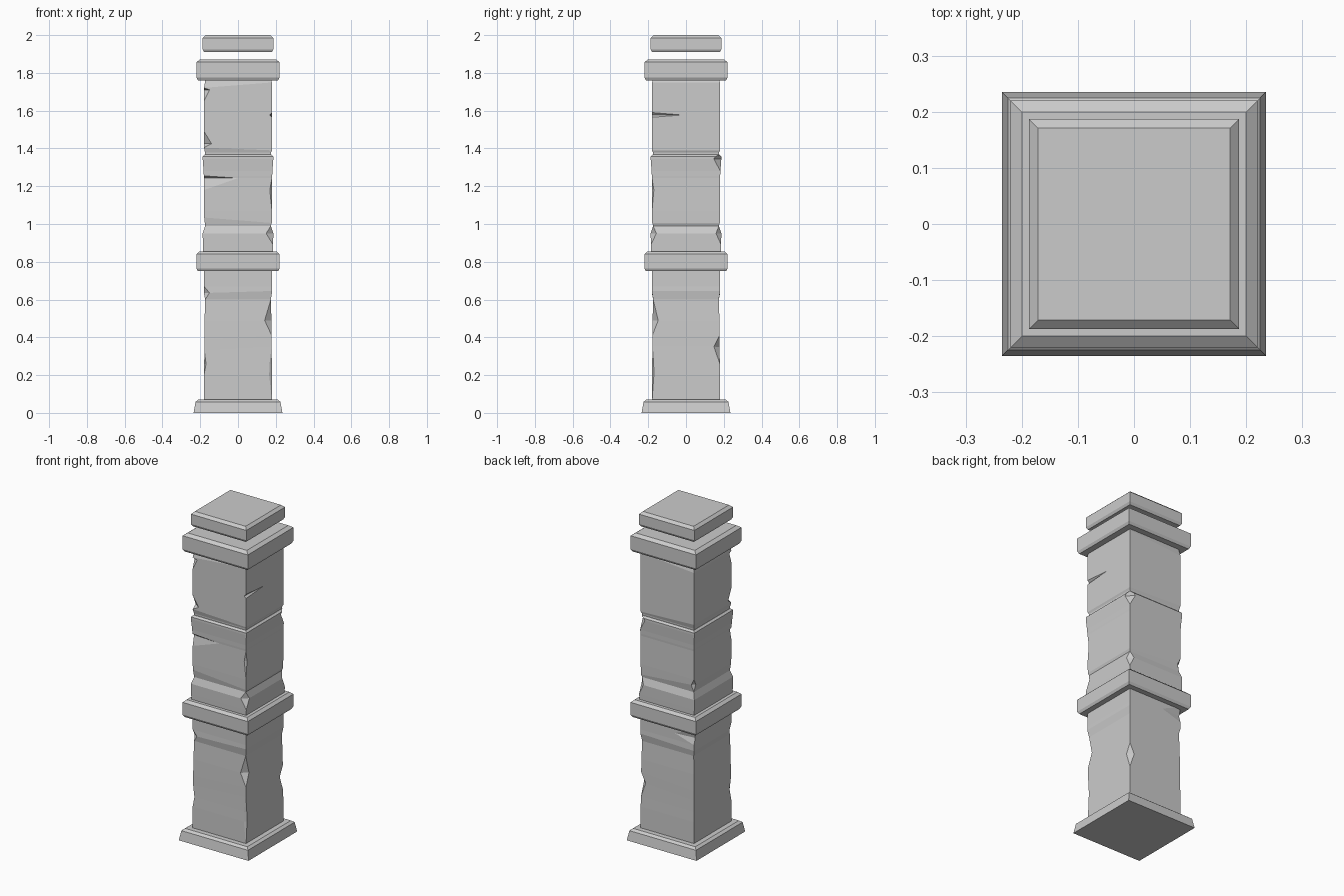
import bpy, bmesh

cube = bpy.data.objects.get("Cube")
if cube:
    bpy.data.objects.remove(cube, do_unlink=True)

stone = bpy.data.materials.new("grey_stone")
stone.use_nodes = True
GREY = (0.6, 0.6, 0.6, 1)
stone.diffuse_color = GREY
stone.node_tree.nodes["Principled BSDF"].inputs["Base Color"].default_value = GREY

# Corners in ring order: front/back (y) and left/right (x)
FL, FR, BR, BL = range(4)
SIGNS = [(-1, -1), (1, -1), (1, 1), (-1, 1)]


def ring_points(z, half, chips=None, tilt=0):
    """Square ring; each chip is a corner cut of (length along x, along y)."""
    points = []
    for i, (sx, sy) in enumerate(SIGNS):
        cx, cy = (chips or {}).get(i, (0, 0))
        along_x = (sx * (half - cx), sy * half)
        along_y = (sx * half, sy * (half - cy))
        pair = (along_y, along_x) if i % 2 == 0 else (along_x, along_y)
        points += [(x, y, z + tilt * x) for x, y in pair]
    return points


def stone_block(name, rings):
    """Loft square rings into a closed block; unchipped corners collapse."""
    bm = bmesh.new()
    loops = [[bm.verts.new(p) for p in ring_points(*r)] for r in rings]
    for a, b in zip(loops, loops[1:]):
        for i in range(8):
            j = (i + 1) % 8
            bm.faces.new((a[i], a[j], b[j], b[i]))
    bm.faces.new(loops[0][::-1])
    bm.faces.new(loops[-1])
    bmesh.ops.remove_doubles(bm, verts=bm.verts, dist=0.0005)
    bmesh.ops.recalc_face_normals(bm, faces=bm.faces)
    mesh = bpy.data.meshes.new(name)
    bm.to_mesh(mesh)
    bm.free()
    mesh.materials.append(stone)
    obj = bpy.data.objects.new(name, mesh)
    bpy.context.collection.objects.link(obj)


def slab(name, bottom, top, half, bevel):
    """Square slab with sloped upper and lower edges."""
    stone_block(name, [(bottom, half - 0.008), (bottom + 0.015, half),
                       (top - 0.015, half), (top, half - bevel)])


# Base, collars and the floating cap
stone_block("base", [(0, 0.235), (0.058, 0.225), (0.07, 0.21)])
slab("middle_collar", 0.75, 0.855, 0.22, 0.016)
slab("upper_collar", 1.76, 1.872, 0.22, 0.02)
slab("cap", 1.91, 2.0, 0.187, 0.016)

# Chipped lower shaft
stone_block("lower_shaft", [
    (0.06, 0.18),
    (0.2, 0.18, {FR: (0.015, 0.01)}),
    (0.26, 0.179, {FR: (0.012, 0.008), FL: (0.01, 0.02)}),
    (0.34, 0.178, {BR: (0.03, 0.03)}, 0.06),
    (0.4, 0.178, None, 0.06),
    (0.49, 0.177, {FR: (0.036, 0.03)}),
    (0.6, 0.174),
    (0.64, 0.181, {FL: (0.03, 0.02)}, 0.03),
    (0.67, 0.18),
    (0.71, 0.18, {BL: (0.13, 0.012)}),
    (0.76, 0.18)])

# Chipped middle block between the collar and the ledge
stone_block("middle_shaft", [
    (0.85, 0.185),
    (0.89, 0.186),
    (0.95, 0.187, {FR: (0.038, 0.03), BR: (0.03, 0.028)}),
    (0.99, 0.174),
    (1.02, 0.179, {BL: (0.018, 0.018)}, -0.08),
    (1.07, 0.18),
    (1.18, 0.18, {FR: (0.012, 0.01)}),
    (1.243, 0.18, {FL: (0.18, 0.014)}),
    (1.255, 0.181),
    (1.28, 0.182),
    (1.345, 0.187, {BR: (0.04, 0.04)}),
    (1.358, 0.187, {BR: (0.03, 0.03)}),
    (1.368, 0.176)])

# Chipped upper block
stone_block("upper_shaft", [
    (1.36, 0.174),
    (1.378, 0.175),
    (1.397, 0.18, None, -0.04),
    (1.425, 0.18, {FL: (0.04, 0.03)}),
    (1.49, 0.18),
    (1.565, 0.18),
    (1.577, 0.18, {FR: (0.012, 0.16)}),
    (1.59, 0.18),
    (1.65, 0.18),
    (1.71, 0.18, {FL: (0.03, 0.02)}),
    (1.735, 0.18, None, 0.08),
    (1.768, 0.172)])
